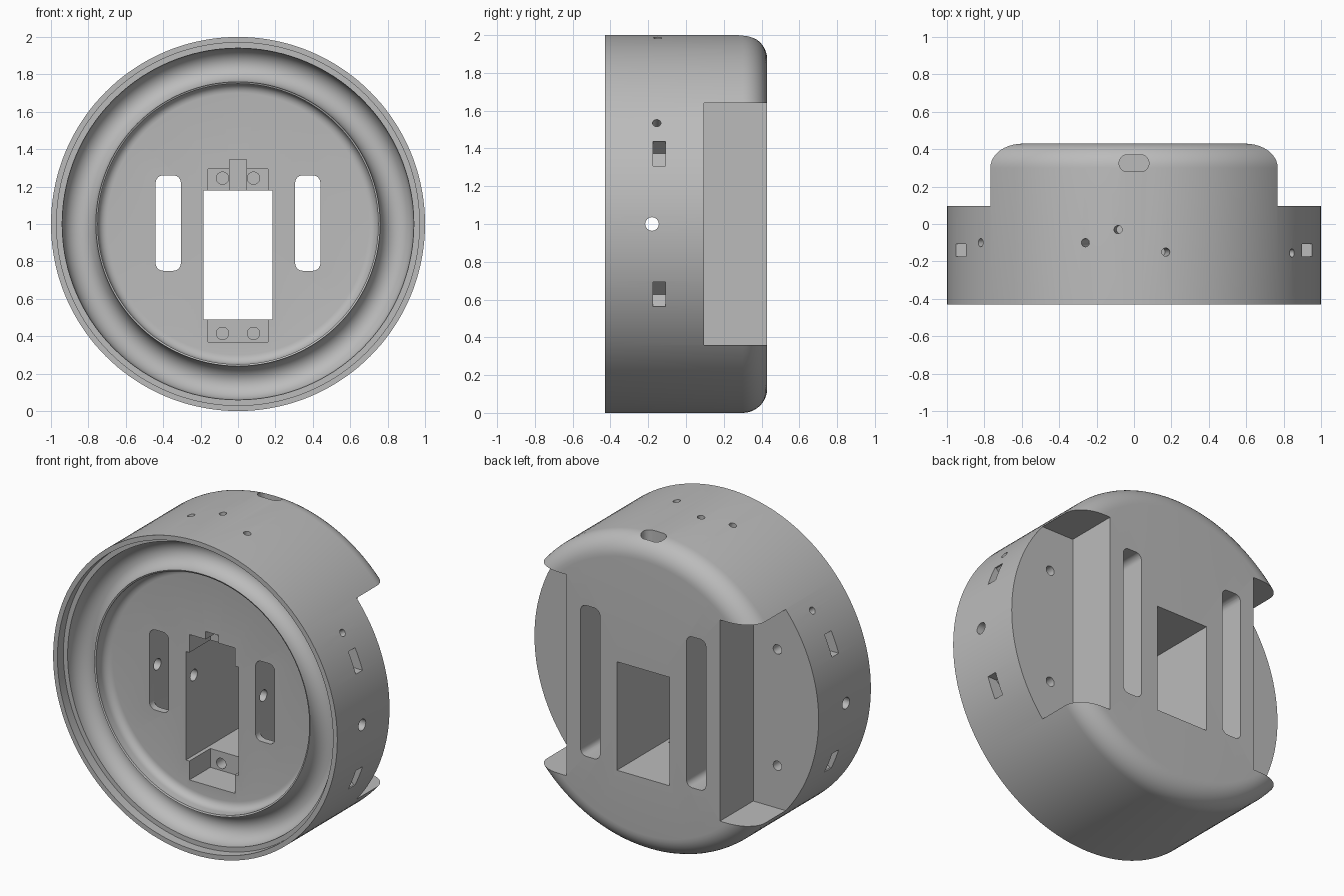
import bpy, bmesh, math
from mathutils import Matrix, Vector

if "Cube" in bpy.data.objects:
    bpy.data.objects.remove(bpy.data.objects["Cube"])

DEPTH = 0.43
FLOOR = -0.26
LEDGE = 0.095


def finish(name, bm):
    bmesh.ops.recalc_face_normals(bm, faces=bm.faces)
    mesh = bpy.data.meshes.new(name)
    bm.to_mesh(mesh)
    bm.free()
    obj = bpy.data.objects.new(name, mesh)
    bpy.context.collection.objects.link(obj)
    return obj


def arc(cx, cy, rx, ry, start, end, n):
    angles = [math.radians(start + (end - start) * i / n) for i in range(n + 1)]
    return [(cx + rx * math.cos(a), cy + ry * math.sin(a)) for a in angles]


def lathe(name, profile, steps):
    """Revolve a (radius, y) profile about the y axis through z = 1."""
    bm = bmesh.new()
    verts = [bm.verts.new((r, y, 1)) for r, y in profile]
    edges = [bm.edges.new(pair) for pair in zip(verts, verts[1:])]
    bmesh.ops.spin(bm, geom=verts + edges, cent=(0, 0, 1), axis=(0, 1, 0),
                   angle=math.tau, steps=steps)
    bmesh.ops.remove_doubles(bm, verts=bm.verts, dist=0.0001)
    return finish(name, bm)


def prism(name, outline, y0, y1):
    """Extrude an (x, z) outline from y0 to y1."""
    bm = bmesh.new()
    face = bm.faces.new([bm.verts.new((x, y0, z)) for x, z in outline])
    new = bmesh.ops.extrude_face_region(bm, geom=[face])["geom"]
    for v in new:
        if isinstance(v, bmesh.types.BMVert):
            v.co.y = y1
    return finish(name, bm)


def box(name, x0, x1, z0, z1, y0, y1):
    return prism(name, [(x0, z0), (x1, z0), (x1, z1), (x0, z1)], y0, y1)


def rounded(cx, cz, w, h, r):
    points = []
    for sx, sz, a in ((1, 1, 0), (-1, 1, 90), (-1, -1, 180), (1, -1, 270)):
        points += arc(cx + sx * (w / 2 - r), cz + sz * (h / 2 - r), r, r, a, a + 90, 6)
    return points


def drill(name, start, end, r):
    start, end = Vector(start), Vector(end)
    axis = end - start
    turn = axis.to_track_quat('Z', 'Y').to_matrix().to_4x4()
    bm = bmesh.new()
    bmesh.ops.create_cone(bm, cap_ends=True, segments=24, radius1=r, radius2=r,
                          depth=axis.length,
                          matrix=Matrix.Translation((start + end) / 2) @ turn)
    return finish(name, bm)


# Turned housing: dished front, grooved rim, rounded back edge
profile = [(0, FLOOR)]
profile += arc(0.70, FLOOR - 0.05, 0.05, 0.05, 90, 0, 6)
profile += [(0.75, -0.355)]
profile += arc(0.85, -0.36, 0.09, 0.10, 180, 0, 16)
profile += [(0.94, -0.37), (0.97, -0.37), (0.97, -DEPTH), (1, -DEPTH)]
profile += arc(0.87, DEPTH - 0.13, 0.13, 0.13, 0, 90, 10)
profile += [(0, DEPTH)]
housing = lathe("housing", profile, 144)

cutters = []

# Central opening with a screw pocket above and below
cutters.append(box("opening", -0.185, 0.185, 0.49, 1.18, -1, 1))
cutters.append(box("lower_pocket", -0.16, 0.16, 0.37, 0.55, -1, -0.05))
cutters.append(box("upper_pocket", -0.16, 0.16, 1.1, 1.295, -1, -0.05))
cutters.append(box("cable_notch", -0.045, 0.045, 1.05, 1.345, -1, 0.0))
for x in (-0.083, 0.083):
    for z in (0.415, 1.245):
        cutters.append(drill("screw_hole", (x, -0.2, z), (x, 0.12, z), 0.033))

for side in (-1, 1):
    # Strap slots: short in the front floor, taller behind
    x = side * 0.373
    cutters.append(prism("front_slot", rounded(x, 1.005, 0.135, 0.51, 0.04), -1, 0))
    cutters.append(prism("back_slot", rounded(x, 1.0, 0.136, 0.96, 0.04), -0.215, 1))
    # Flat side recess at the back, with two holes in its ledge
    x0, x1 = sorted((side * 0.54, side * 1.3))
    cutters.append(box("side_recess", x0, x1, 0.36, 1.64, LEDGE, 1))
    for dz in (-0.37, 0.37):
        z = 1 + dz
        cutters.append(drill("ledge_hole", (side * 0.71, 0.2, z),
                             (side * 0.71, -0.05, z), 0.03))
        # Wedge-shaped windows in the outer wall
        z = 1 + math.copysign(0.372, dz)
        wedge = [(side * 1.1, z - 0.065), (side * 1.1, z + 0.065),
                 (side * 0.89, z + 0.065), (side * 0.82, z), (side * 0.89, z - 0.065)]
        cutters.append(prism("side_window", wedge, -0.175, -0.108))

# Cross hole from side to side
cutters.append(drill("cross_hole", (-1.2, -0.18, 1), (1.2, -0.18, 1), 0.036))

# Small radial holes over the upper wall
for x, y in ((-0.82, -0.1), (-0.26, -0.1), (-0.085, -0.03), (0.17, -0.15), (0.845, -0.155)):
    z = math.sqrt(1 - x * x)
    cutters.append(drill("radial_hole", (x * 1.1, y, 1 + z * 1.1),
                         (x * 0.85, y, 1 + z * 0.85), 0.022))

# Rounded port on top near the back
port = prism("top_port", rounded(0, 0, 0.16, 0.09, 0.044), 0, 0.3)
port.data.transform(Matrix.Translation((0, 0.325, 1.85)) @ Matrix.Rotation(math.pi / 2, 4, 'X'))
cutters.append(port)

# Cut everything, then bake the result and drop the cutters
for cutter in cutters:
    cutter.hide_render = True
    mod = housing.modifiers.new(cutter.name, 'BOOLEAN')
    mod.operation = 'DIFFERENCE'
    mod.solver = 'EXACT'
    mod.object = cutter
bpy.context.view_layer.update()
evaluated = housing.evaluated_get(bpy.context.evaluated_depsgraph_get())
mesh = bpy.data.meshes.new_from_object(evaluated)
housing.modifiers.clear()
housing.data = mesh
for cutter in cutters:
    bpy.data.objects.remove(cutter)

# Plain grey plastic
grey = bpy.data.materials.new("grey_plastic")
grey.use_nodes = True
colour = (0.5, 0.5, 0.5, 1)
grey.diffuse_color = colour
grey.node_tree.nodes["Principled BSDF"].inputs["Base Color"].default_value = colour
mesh.materials.clear()
mesh.materials.append(grey)
for p in mesh.polygons:
    p.material_index = 0

bpy.ops.object.select_all(action='DESELECT')
housing.select_set(True)
bpy.context.view_layer.objects.active = housing
bpy.ops.object.shade_smooth_by_angle(angle=math.radians(30))
